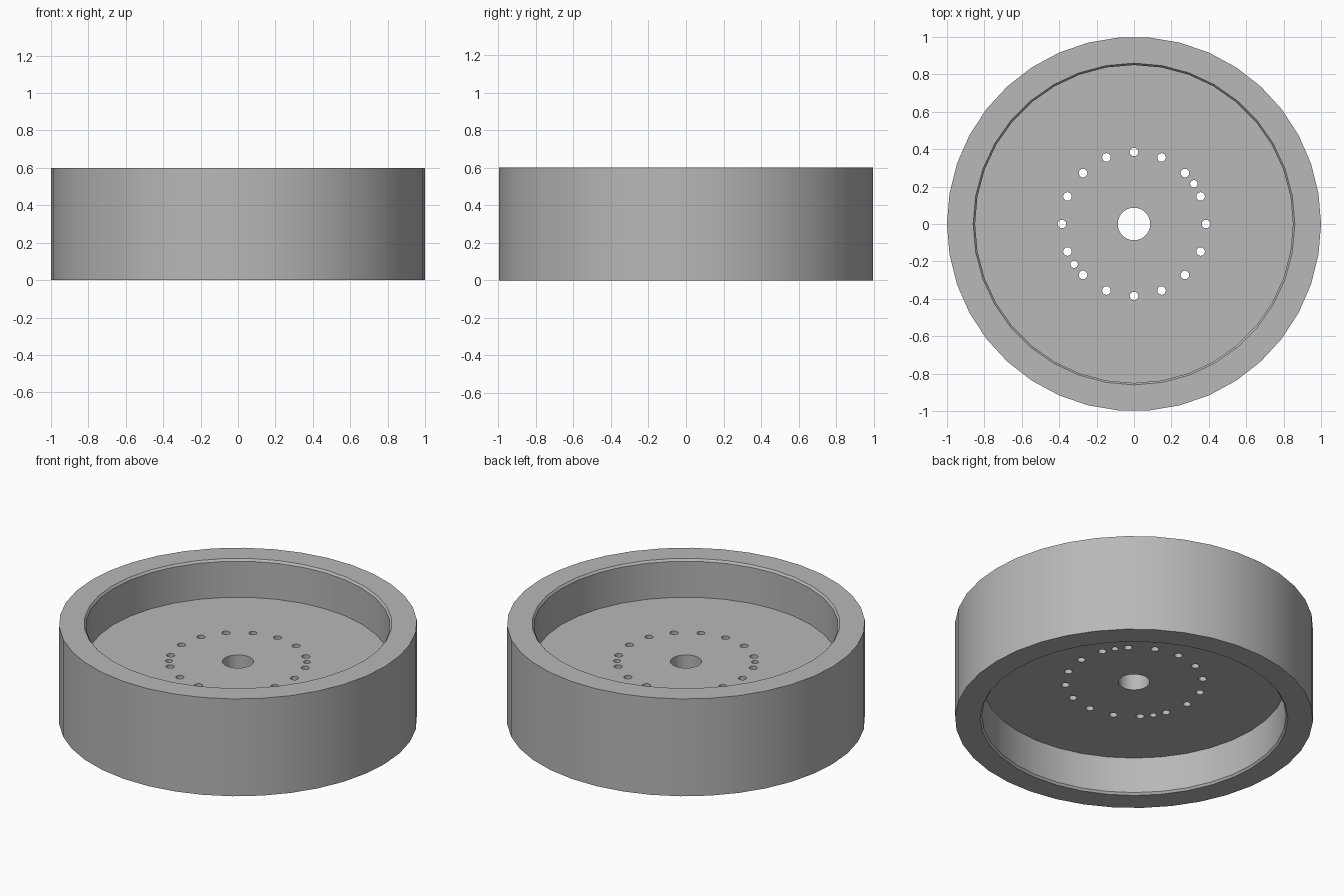
import bpy, bmesh, math

if "Cube" in bpy.data.objects:
    bpy.data.objects.remove(bpy.data.objects["Cube"])

HEIGHT = 0.6
RIM_R, WALL_R, CHAMFER = 0.86, 0.85, 0.013
WEB_LOW, WEB_HIGH = 0.235, 0.365

grey = bpy.data.materials.new("grey")
grey.diffuse_color = (0.48, 0.48, 0.48, 1)
grey.use_nodes = True
grey.node_tree.nodes["Principled BSDF"].inputs["Base Color"].default_value = grey.diffuse_color


def lathe(name, profile, sides, centre=(0, 0)):
    """Closed solid of revolution; profile is (radius, z) from bottom to top."""
    bm = bmesh.new()
    rings = []
    for r, z in profile:
        rings.append([bm.verts.new((centre[0] + r * math.cos(2 * math.pi * i / sides),
                                    centre[1] + r * math.sin(2 * math.pi * i / sides), z))
                      for i in range(sides)])
    for a, b in zip(rings, rings[1:]):
        for i in range(sides):
            j = (i + 1) % sides
            bm.faces.new((a[i], a[j], b[j], b[i]))
    bm.faces.new(rings[0][::-1])
    bm.faces.new(rings[-1])
    mesh = bpy.data.meshes.new(name)
    bm.to_mesh(mesh)
    bm.free()
    obj = bpy.data.objects.new(name, mesh)
    bpy.context.collection.objects.link(obj)
    return obj


# Solid wheel drum
wheel = lathe("wheel", [(1, 0), (1, HEIGHT)], 38)
wheel.data.materials.append(grey)

# Dished recesses with a small chamfer at each lip
slope = (RIM_R - WALL_R) / CHAMFER
over = RIM_R + slope * 0.05
cutters = [
    lathe("top_recess", [(WALL_R, WEB_HIGH), (WALL_R, HEIGHT - CHAMFER),
                         (over, HEIGHT + 0.05)], 36),
    lathe("bottom_recess", [(over, -0.05), (WALL_R, CHAMFER), (WALL_R, WEB_LOW)], 36),
]

# Axle bore, ring of bolt holes and two extra pin holes
through = (WEB_LOW - 0.05, WEB_HIGH + 0.05)


def hole(name, r, sides, centre=(0, 0)):
    cutters.append(lathe(name, [(r, z) for z in through], sides, centre))


hole("axle_bore", 0.087, 32)
for k in range(16):
    a = k * math.pi / 8
    hole("bolt_hole", 0.023, 16, (0.385 * math.cos(a), 0.385 * math.sin(a)))
for s in (1, -1):
    hole("pin_hole", 0.02, 16, (s * 0.32, s * 0.215))

# Cut everything out, then bake the result
for c in cutters:
    mod = wheel.modifiers.new(c.name, 'BOOLEAN')
    mod.operation = 'DIFFERENCE'
    mod.solver = 'EXACT'
    mod.object = c
depsgraph = bpy.context.evaluated_depsgraph_get()
baked = bpy.data.meshes.new_from_object(wheel.evaluated_get(depsgraph))
wheel.modifiers.clear()
wheel.data = baked
for c in cutters:
    bpy.data.objects.remove(c)

bpy.context.view_layer.objects.active = wheel
wheel.select_set(True)
bpy.ops.object.shade_smooth_by_angle(angle=math.radians(30))
